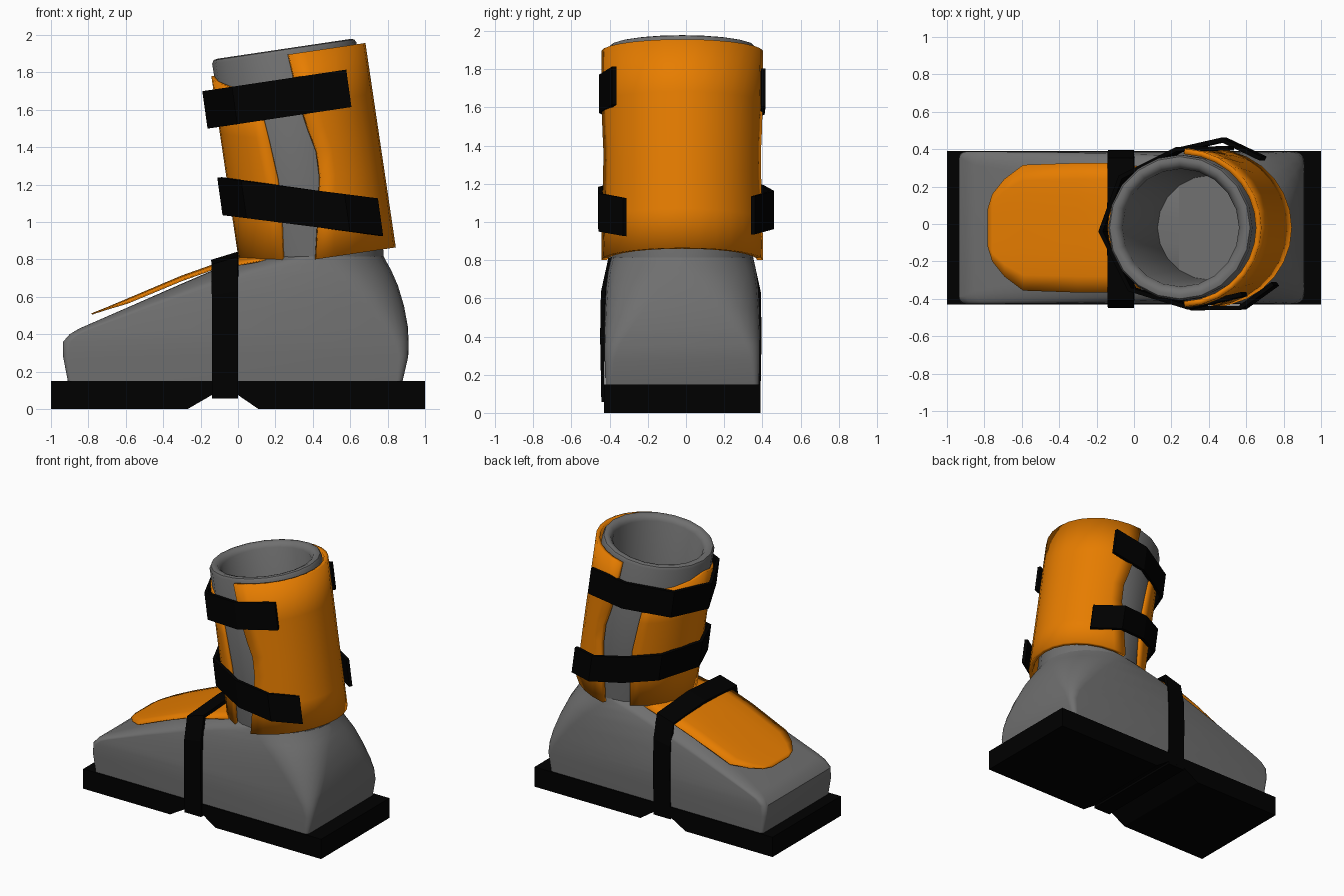
import bpy, math
from mathutils import Matrix

if "Cube" in bpy.data.objects:
    bpy.data.objects.remove(bpy.data.objects["Cube"])

CY = -0.02  # centre line of the boot in y
TILT = Matrix.Translation((0.41, CY, 0.81)) @ Matrix.Rotation(math.radians(-8.45), 4, 'Y')


def material(name, rgb):
    m = bpy.data.materials.new(name)
    m.diffuse_color = (*rgb, 1)
    m.use_nodes = True
    m.node_tree.nodes["Principled BSDF"].inputs["Base Color"].default_value = m.diffuse_color
    return m


ORANGE = material("orange", (0.8, 0.205, 0.0))
BLACK = material("black", (0.0, 0.0, 0.0))
GREY = material("dark_grey", (0.16, 0.16, 0.16))


def make(name, verts, faces, mat, thick=0, offset=-1, smooth=None, matrix=None):
    me = bpy.data.meshes.new(name)
    me.from_pydata([tuple(v) for v in verts], [], faces)
    if matrix:
        me.transform(matrix)
    ob = bpy.data.objects.new(name, me)
    bpy.context.collection.objects.link(ob)
    me.materials.append(mat)
    bpy.ops.object.select_all(action='DESELECT')
    ob.select_set(True)
    bpy.context.view_layer.objects.active = ob
    bpy.ops.object.mode_set(mode='EDIT')
    bpy.ops.mesh.select_all(action='SELECT')
    if not thick:
        bpy.ops.mesh.normals_make_consistent(inside=False)
    bpy.ops.object.mode_set(mode='OBJECT')
    if smooth:
        bpy.ops.object.shade_smooth_by_angle(angle=math.radians(smooth))
    if thick:
        s = ob.modifiers.new("thickness", 'SOLIDIFY')
        s.thickness, s.offset = thick, offset
    return ob


def quads(rows, cols, closed=False):
    n = cols if closed else cols - 1
    return [(r * cols + c, r * cols + (c + 1) % cols,
             (r + 1) * cols + (c + 1) % cols, (r + 1) * cols + c)
            for r in range(rows - 1) for c in range(n)]


# Sole: side profile with an arch notch, extruded across
prof = [(-1, 0), (-.27, 0), (-.14, .075), (0, .075), (.11, 0), (1, 0), (1, .15), (-1, .15)]
n = len(prof)
verts = [(x, CY + s * .41, z) for s in (-1, 1) for x, z in prof]
make("sole", verts, quads(2, n, True) + [tuple(range(n)), tuple(range(n, 2 * n))], BLACK)

# Foot: stacked rounded rectangles (z, front x, back x, half width, front and back corner radius)
levels = [(.15, -.91, .88, .402, .02, .03), (.28, -.935, .91, .406, .03, .05),
          (.36, -.935, .912, .407, .04, .08), (.40, -.90, .91, .407, .05, .11),
          (.43, -.85, .91, .407, .07, .13), (.55, -.575, .888, .404, .12, .21),
          (.66, -.325, .855, .398, .19, .28), (.74, -.14, .82, .388, .27, .34),
          (.785, -.03, .795, .378, .33, .365), (.815, .04, .78, .37, .37, .37)]
verts, SEG = [], 6
for z, x0, x1, w, rf, rb in levels:
    for cx, cy, r, a0 in ((x1 - rb, w - rb, rb, 0), (x0 + rf, w - rf, rf, 90),
                          (x0 + rf, rf - w, rf, 180), (x1 - rb, rb - w, rb, 270)):
        for i in range(SEG + 1):
            a = math.radians(a0 + 90 * i / SEG)
            verts.append((cx + r * math.cos(a), CY + cy + r * math.sin(a), z))
n = 4 * (SEG + 1)
make("foot", verts, quads(len(levels), n, True) +
     [tuple(range(n)), tuple(range(len(verts) - n, len(verts)))], GREY, smooth=40)

# Leg shaft: tilted hollow tube with a rolled rim
lathe = [(.36, -.1), (.37, 0), (.375, .3), (.39, 1.105), (.38, 1.123), (.36, 1.128),
         (.335, 1.12), (.315, 1.09), (.28, .03)]
n = 20
verts = [(r * math.cos(2 * math.pi * i / n), r * math.sin(2 * math.pi * i / n), h)
         for r, h in lathe for i in range(n)]
make("leg_shaft", verts, quads(len(lathe), n, True) +
     [tuple(range(n)), tuple(range(len(verts) - n, len(verts)))], GREY, smooth=40, matrix=TILT)


# Curved shells on the shaft: rows of (height, edge position along x)
def shell(name, rows, radius, thick, back, drop):
    cols, verts = 15, []
    for h, e in rows:
        half = math.acos((e if back else -e) / radius)
        for c in range(cols):
            t = 2 * c / (cols - 1) - 1
            a = half * t + (0 if back else math.pi)
            verts.append((radius * math.cos(a), .97 * radius * math.sin(a), h * (1 - drop * abs(t))))
    make(name, verts, quads(len(rows), cols), ORANGE, thick, smooth=40, matrix=TILT)


shell("back_shell", [(-.01, .005), (.2, .05), (.42, .095), (.56, .098), (.68, .07),
                     (.82, .045), (1.095, .022)], .437, .03, True, 0)
shell("front_shell", [(-.01, -.175), (.3, -.145), (.5, -.138), (.75, -.155), (1.04, -.18)],
      .404, .02, False, .11)

# Instep plate: x, height, half width, sweep of the sides around the ankle
plate = [(-.78, .505, .10, 0), (-.755, .515, .18, 0), (-.69, .541, .26, 0), (-.59, .583, .335, 0),
         (-.3, .706, .345, 0), (-.14, .763, .345, 0), (-.06, .785, .33, .06), (.03, .81, .30, .15),
         (.06, .86, .30, .17)]
cols = 9
verts = []
for x, z, w, k in plate:
    for c in range(cols):
        y = w * (2 * c / (cols - 1) - 1)
        verts.append((x + k * (y / w) ** 2, CY + y, z - .022 * (y / .345) ** 4))
make("instep_plate", verts, quads(len(plate), cols), ORANGE, .008, smooth=40)


# Straps round the leg: path in plan, height varying along x
def leg_strap(name, path, z0, slope):
    verts = [(x - s * .014, y, z0 + slope * x + s * .1) for s in (-1, 1) for x, y in path]
    make(name, verts, quads(2, len(path)), BLACK, .024, offset=0)


leg_strap("upper_strap", [(.59, -.375), (.30, -.445), (-.01, -.35), (-.165, -.04), (-.06, .25),
                          (.24, .4), (.52, .405)], 1.626, .15)
leg_strap("lower_strap", [(.755, -.32), (.58, -.447), (.32, -.45), (.04, -.32), (-.085, -.04),
                          (.03, .27), (.24, .395), (.48, .45), (.69, .35)], 1.127, -.134)

# Foot strap: closed band over the instep and under the sole
side = [(.408, .065), (.411, .4), (.407, .62), (.372, .785)]
loop = side + [(0, .808)] + [(-y, z) for y, z in reversed(side)]
verts = [(x, CY - .007 + y, z + (x + .07) * .3 * max(0, z - .4) / .4) for x in (-.14, 0) for y, z in loop]
make("foot_strap", verts, quads(2, len(loop), True), BLACK, .024, offset=0)
